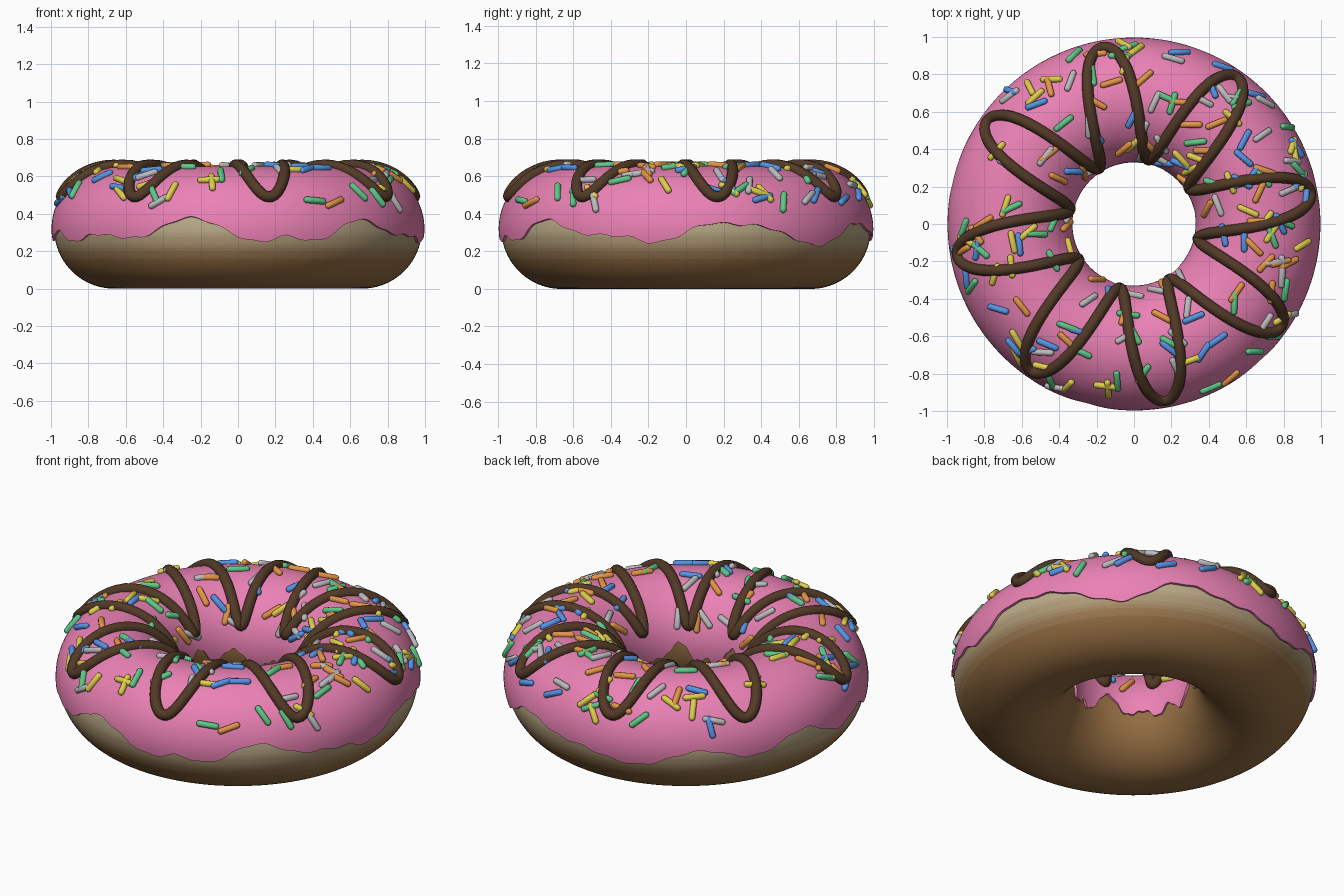
import bpy, bmesh, math, random
from math import sin, cos, pi, radians
from mathutils import Vector, Matrix

if "Cube" in bpy.data.objects:
    bpy.data.objects.remove(bpy.data.objects["Cube"])

random.seed(7)
R, CZ = 0.663, 0.32          # ring radius and centre height
DOUGH, ICING = 0.32, 0.334   # tube radii


def material(name, rgb):
    m = bpy.data.materials.new(name)
    m.diffuse_color = (*rgb, 1)
    m.use_nodes = True
    m.node_tree.nodes["Principled BSDF"].inputs["Base Color"].default_value = m.diffuse_color
    return m


def ring_point(phi, a, rad):
    """Point on the ring: phi around the ring, a around the tube (0 = outside, 90 = top)."""
    r = R + rad * cos(a)
    return Vector((r * cos(phi), r * sin(phi), CZ + rad * sin(a)))


def finish(name, bm, mats):
    bmesh.ops.recalc_face_normals(bm, faces=bm.faces)
    me = bpy.data.meshes.new(name)
    for f in bm.faces:
        f.smooth = True
    bm.to_mesh(me)
    bm.free()
    ob = bpy.data.objects.new(name, me)
    bpy.context.collection.objects.link(ob)
    for m in mats:
        me.materials.append(m)
    return ob


def sweep(rows, cols, point, close_rows, mat_index=lambda j: 0):
    """Grid closed around the ring; rows run around the tube."""
    bm = bmesh.new()
    g = [[bm.verts.new(point(2 * pi * i / cols, j)) for j in range(rows)] for i in range(cols)]
    for i in range(cols):
        h = g[(i + 1) % cols]
        for j in range(rows if close_rows else rows - 1):
            k = (j + 1) % rows
            bm.faces.new((g[i][j], h[j], h[k], g[i][k])).material_index = mat_index(j)
    return bm


# Dough: brown ring fading to a pale belt around the outside
BROWN, PALE, STEPS, N = (0.30, 0.155, 0.055), (0.50, 0.41, 0.25), 7, 96


def belt(j):
    deg = (j + 0.5) * 360 / N
    deg = deg - 360 if deg > 180 else deg
    t = min(1, max(0, (deg + 36) / 40)) if deg < 90 else 0
    return round(t * t * (3 - 2 * t) * (STEPS - 1))


shades = [material("dough_%d" % s, [b + (p - b) * s / (STEPS - 1) for b, p in zip(BROWN, PALE)])
          for s in range(STEPS)]
finish("dough", sweep(N, 128, lambda p, j: ring_point(p, 2 * pi * j / N, DOUGH), True, belt), shades)

# Icing: shell with a wavy lower edge (angle in degrees, edge height)
EDGE = [(-153, .25), (-140, .29), (-124, .27), (-105, .38), (-83, .25), (-75, .28), (-66, .255),
        (-49, .37), (-32, .29), (-20, .28), (-10, .245), (9, .35), (20, .34), (46, .23), (65, .35),
        (85, .29), (108, .23), (130, .33), (147, .27), (165, .36), (183, .26), (195, .31), (207, .25)]


def edge_height(phi):
    d = (math.degrees(phi) + 153) % 360 - 153
    for (a, za), (b, zb) in zip(EDGE, EDGE[1:]):
        if a <= d <= b:
            t = (1 - cos(pi * (d - a) / (b - a))) / 2
            return za + (zb - za) * t + 0.006 * sin(phi * 37)
    return EDGE[0][1]


ROWS = 44


def icing_point(phi, j):
    low = math.asin((edge_height(phi) - CZ) / ICING)
    if j in (0, ROWS - 1):                       # tuck the lip into the dough
        return ring_point(phi, low if j == 0 else pi - low, DOUGH - 0.01)
    return ring_point(phi, low + (pi - 2 * low) * (j - 1) / (ROWS - 3), ICING)


icing = finish("icing", sweep(ROWS, 240, icing_point, False), [material("pink", (0.83, 0.22, 0.46))])
bpy.context.view_layer.objects.active = icing
icing.select_set(True)
bpy.ops.object.shade_smooth_by_angle(angle=radians(50))

# Chocolate drizzle: eight loops swinging from the hole to the rim
PTS = 400
curve = bpy.data.curves.new("drizzle", 'CURVE')
curve.dimensions = '3D'
curve.bevel_depth = 0.03
curve.bevel_resolution = 3
sp = curve.splines.new('POLY')
sp.points.add(PTS - 1)
for i, p in enumerate(sp.points):
    phi = 2 * pi * i / PTS
    a = radians(93 - 63 * cos(8 * (phi - radians(10))))
    p.co = (*ring_point(phi, a, ICING + 0.007), 1)
sp.use_cyclic_u = True
sp.use_smooth = True
curve.materials.append(material("chocolate", (0.085, 0.042, 0.02)))
bpy.context.collection.objects.link(bpy.data.objects.new("drizzle", curve))

# Sprinkles: small capsules lying on the icing, one object per colour
COLOURS = {"blue": (0.09, 0.30, 0.80), "yellow": (0.75, 0.62, 0.07), "green": (0.11, 0.58, 0.24),
           "orange": (0.78, 0.30, 0.06), "silver": (0.50, 0.50, 0.52)}
for colour, rgb in COLOURS.items():
    bm = bmesh.new()
    for _ in range(36):
        while True:                              # even spread over the surface
            a = radians(random.uniform(24, 158))
            if random.random() < (R + ICING * cos(a)) / (R + ICING):
                break
        phi = random.uniform(0, 2 * pi)
        normal = Vector((cos(a) * cos(phi), cos(a) * sin(phi), sin(a)))
        around = Vector((-sin(phi), cos(phi), 0))
        turn = random.uniform(0, pi)
        axis = around * cos(turn) + normal.cross(around) * sin(turn)
        rot = axis.to_track_quat('Z', 'Y').to_matrix().to_4x4()
        vs = bmesh.ops.create_uvsphere(bm, u_segments=10, v_segments=7, radius=0.018)["verts"]
        for v in vs:
            v.co.z += math.copysign(0.046, v.co.z)
        bmesh.ops.transform(bm, verts=vs,
                            matrix=Matrix.Translation(ring_point(phi, a, ICING + 0.006)) @ rot)
    finish("sprinkles_" + colour, bm, [material(colour, rgb)])
